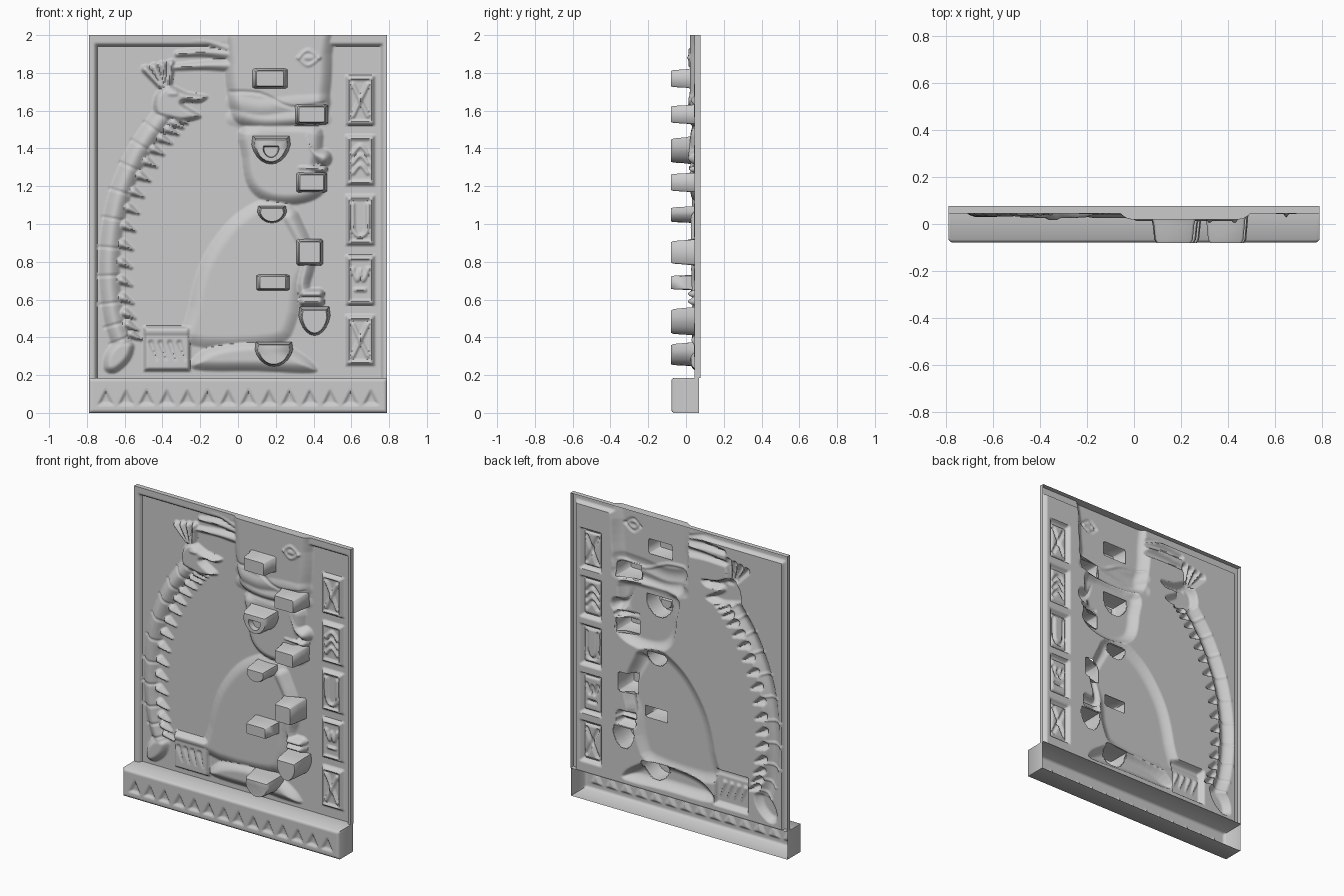
import bpy, bmesh, math
from mathutils import Vector
from mathutils.geometry import interpolate_bezier

if "Cube" in bpy.data.objects:
    bpy.data.objects.remove(bpy.data.objects["Cube"])

stone = bpy.data.materials.new("pale_stone")
stone.use_nodes = True
GREY = (0.6, 0.6, 0.6, 1)
stone.diffuse_color = GREY
stone.node_tree.nodes["Principled BSDF"].inputs["Base Color"].default_value = GREY


def finish(name, bm):
    mesh = bpy.data.meshes.new(name)
    bm.to_mesh(mesh)
    bm.free()
    obj = bpy.data.objects.new(name, mesh)
    bpy.context.collection.objects.link(obj)
    mesh.materials.append(stone)
    bpy.ops.object.select_all(action="DESELECT")
    obj.select_set(True)
    bpy.context.view_layer.objects.active = obj
    bpy.ops.object.shade_smooth_by_angle(angle=math.radians(60))
    return obj


def smooth(points, closed=False, steps=5):
    """Rounded path through a few points."""
    p = [Vector(q) for q in points]
    n, out = len(p), []
    at = (lambda i: p[i % n]) if closed else (lambda i: p[max(0, min(n - 1, i))])
    for i in range(n if closed else n - 1):
        a, b, c, d = at(i - 1), at(i), at(i + 1), at(i + 2)
        out += interpolate_bezier(b, b + (c - a) / 6, c - (d - b) / 6, c, steps)[:-1]
    return out if closed else out + [p[-1]]


def inside(x, z, poly):
    hit = False
    for a, b in zip(poly, poly[1:] + poly[:1]):
        if (a.y > z) != (b.y > z) and x < a.x + (z - a.y) * (b.x - a.x) / (b.y - a.y):
            hit = not hit
    return hit


def distance(x, z, a, b):
    dx, dz = b.x - a.x, b.y - a.y
    t = ((x - a.x) * dx + (z - a.y) * dz) / (dx * dx + dz * dz + 1e-12)
    t = max(0, min(1, t))
    return math.hypot(x - a.x - t * dx, z - a.y - t * dz), t


class Relief:
    """Thin embossed sheet, facing the front, with edges folded back."""

    def __init__(self, left, right, bottom, top, y, cell):
        self.x0, self.z0, self.y = left, bottom, y
        self.nx, self.nz = round((right - left) / cell), round((top - bottom) / cell)
        self.dx, self.dz = (right - left) / self.nx, (top - bottom) / self.nz
        self.h = [[0.0] * (self.nz + 1) for _ in range(self.nx + 1)]

    def emboss(self, pts, margin, depth, height, bevel, add):
        xs, zs = [p.x for p in pts], [p.y for p in pts]
        i0 = max(0, int((min(xs) - margin - self.x0) / self.dx))
        i1 = min(self.nx, int((max(xs) + margin - self.x0) / self.dx) + 1)
        j0 = max(0, int((min(zs) - margin - self.z0) / self.dz))
        j1 = min(self.nz, int((max(zs) + margin - self.z0) / self.dz) + 1)
        for i in range(i0, i1 + 1):
            for j in range(j0, j1 + 1):
                d = depth(self.x0 + i * self.dx, self.z0 + j * self.dz)
                if d > 0:
                    v = height * math.sin(min(1, d / bevel) * math.pi / 2)
                    old = self.h[i][j]
                    self.h[i][j] = old + v if add else max(old, v)

    def shape(self, pts, height, bevel=0.04, add=False, rounded=True):
        poly = smooth(pts, True) if rounded else [Vector(p) for p in pts]
        edges = list(zip(poly, poly[1:] + poly[:1]))

        def depth(x, z):
            return min(distance(x, z, a, b)[0] for a, b in edges) if inside(x, z, poly) else 0
        self.emboss(poly, 0, depth, height, bevel, add)

    def box(self, l, r, b, t, height, bevel=0.02, add=False):
        self.shape([(l, b), (r, b), (r, t), (l, t)], height, bevel, add, False)

    def stroke(self, pts, radius, height, end=None, add=True):
        path = smooth(pts) if len(pts) > 2 else [Vector(p) for p in pts]
        end, n = radius if end is None else end, len(path) - 1

        def depth(x, z):
            best = -1
            for k in range(n):
                d, t = distance(x, z, path[k], path[k + 1])
                best = max(best, radius + (end - radius) * (k + t) / n - d)
            return best
        self.emboss(path, max(radius, end), depth, height, max(radius, end), add)

    def height(self, x, z):
        i, j = round((x - self.x0) / self.dx), round((z - self.z0) / self.dz)
        return self.y - self.h[i][j]

    def build(self, name, back, holes=()):
        bm = bmesh.new()
        v = [[bm.verts.new((self.x0 + i * self.dx, self.y - h, self.z0 + j * self.dz))
              for j, h in enumerate(col)] for i, col in enumerate(self.h)]
        for i in range(self.nx):
            for j in range(self.nz):
                bm.faces.new((v[i][j], v[i + 1][j], v[i + 1][j + 1], v[i][j + 1]))
        rim = [e for e in bm.edges if e.is_boundary]
        for g in bmesh.ops.extrude_edge_only(bm, edges=rim)["geom"]:
            if isinstance(g, bmesh.types.BMVert):
                g.co.y = back
        gone = []
        for f in bm.faces:
            c = f.calc_center_median()
            if any(abs(c.x - h[0].x) < h[1] and abs(c.z - h[0].y) < h[1]
                   and inside(c.x, c.z, h[2]) for h in holes):
                gone.append(f)
        bmesh.ops.delete(bm, geom=gone, context="FACES")
        return finish(name, bm)


panel = Relief(-0.79, 0.79, 0.185, 2.0, 0.07, 0.0075)

# Raised border
for l, r, b, t in ((-0.83, -0.745, 0.1, 2.1), (0.755, 0.83, 0.1, 2.1), (-0.83, 0.83, 1.94, 2.1)):
    panel.box(l, r, b, t, 0.025)

# Seated body, neck, folded leg, arm and hand
panel.shape([(-0.27, 0.36), (-0.26, 0.56), (-0.2, 0.79), (-0.09, 0.97), (0.03, 1.08), (0.17, 1.14),
             (0.29, 1.1), (0.36, 0.95), (0.39, 0.8), (0.34, 0.66), (0.31, 0.48), (0.2, 0.36)], 0.03, 0.07)
panel.shape([(-0.24, 0.23), (-0.19, 0.33), (-0.02, 0.38), (0.2, 0.38), (0.33, 0.32), (0.41, 0.25),
             (0.39, 0.21), (0.1, 0.22)], 0.045, 0.06)
panel.stroke([(0.27, 1.03), (0.36, 0.83), (0.34, 0.68), (0.37, 0.6)], 0.06, 0.045, 0.035, add=False)
for z in (0.63, 0.59):
    panel.stroke([(0.35, z), (0.43, z)], 0.03, 0.06, add=False)

# Head with nose, lips and cheek
panel.shape([(0.03, 1.52), (0.02, 1.35), (0.05, 1.2), (0.14, 1.12), (0.28, 1.1), (0.41, 1.13), (0.47, 1.2),
             (0.43, 1.3), (0.45, 1.4), (0.41, 1.53)], 0.045, 0.06)
panel.stroke([(0.36, 1.47), (0.4, 1.38), (0.45, 1.35)], 0.03, 0.06, 0.05, add=False)
panel.stroke([(0.33, 1.3), (0.45, 1.29)], 0.025, 0.055, add=False)

# Tall headdress with wrapped band and small eye
panel.shape([(-0.03, 2.1), (-0.07, 1.85), (-0.05, 1.65), (0, 1.53), (0.2, 1.49), (0.45, 1.53), (0.49, 1.7),
             (0.5, 1.9), (0.48, 2.1)], 0.05, 0.07)
for z in (1.56, 1.65):
    panel.stroke([(-0.03, z), (0.12, z - 0.03), (0.28, z - 0.01), (0.46, z)], 0.04, 0.008)
panel.stroke([(-0.04, 1.7), (0.12, 1.69), (0.28, 1.62), (0.46, 1.64)], 0.012, -0.008)
for side in (-1, 1):
    panel.stroke([(0.32, 1.88), (0.37, 1.88 + side * 0.04), (0.43, 1.88)], 0.012, 0.008)
panel.stroke([(0.36, 1.88), (0.39, 1.88)], 0.018, 0.008)

# Plumes reaching from the headdress
for x, z, rise in ((-0.31, 1.96, -0.03), (-0.32, 1.9, 0.0), (-0.34, 1.83, 0.01)):
    panel.stroke([(x, z), (-0.18, z + 0.01), (-0.05, z + rise)], 0.02, 0.03, 0.035, add=False)

# Serpent body with cross grooves and a fringe of scales
spine = [(-0.61, 0.36), (-0.66, 0.52), (-0.68, 0.8), (-0.64, 1.1), (-0.54, 1.36), (-0.42, 1.54), (-0.35, 1.62)]
panel.stroke(spine, 0.055, 0.038, 0.06, add=False)
path = smooth(spine)
for k in range(1, len(path) - 1):
    along = (path[k + 1] - path[k - 1]).normalized()
    across = Vector((along.y, -along.x))
    if k % 2:
        panel.stroke([path[k] - across * 0.06, path[k] + across * 0.05], 0.01, -0.007)
fringe = smooth(spine, steps=4)
for k in range(1, len(fringe) - 1):
    along = (fringe[k + 1] - fringe[k - 1]).normalized()
    root = fringe[k] + Vector((along.y, -along.x)) * 0.06
    panel.stroke([root, root + Vector((0.055, -0.03))], 0.03, 0.035, 0.01, add=False)

# Serpent tail, open-jawed head, eye and crest
panel.shape([(-0.71, 0.23), (-0.7, 0.32), (-0.63, 0.39), (-0.55, 0.37), (-0.57, 0.28), (-0.65, 0.21)], 0.04)
panel.shape([(-0.44, 1.58), (-0.44, 1.68), (-0.37, 1.74), (-0.27, 1.7), (-0.16, 1.68), (-0.2, 1.64),
             (-0.29, 1.64), (-0.19, 1.57), (-0.28, 1.54), (-0.36, 1.55)], 0.045, 0.03)
panel.stroke([(-0.36, 1.69), (-0.33, 1.69)], 0.015, 0.008)
for k in range(4):
    panel.stroke([(-0.41 + k * 0.015, 1.73), (-0.49 + k * 0.045, 1.82 + k * 0.01)], 0.018, 0.035, 0.024, add=False)

# Small footstool block with hanging marks
panel.box(-0.5, -0.25, 0.22, 0.46, 0.035)
panel.box(-0.5, -0.25, 0.41, 0.46, 0.008, add=True)
for k in range(4):
    x = -0.46 + k * 0.05
    panel.stroke([(x, 0.37), (x + 0.03, 0.28)], 0.018, -0.012, 0.006)

# Column of five framed tablets, each with its sign
CROSS = [[(-1, -1), (1, 1)], [(-1, 1), (1, -1)]]
ARCS = [[(-1, s - 0.5), (0, s), (1, s - 0.5)] for s in (-0.3, 0.3, 0.9)]
CUP = [[(-1, 1), (-0.9, -0.6), (0, -1), (0.9, -0.6), (1, 1)]]
PEAKS = [[(-1, 0.7), (-0.4, 0), (0, 0.6), (0.4, 0), (1, 0.7)], [(-0.6, -0.6), (0.6, -0.6)]]
for k, sign in enumerate((CROSS, PEAKS, CUP, ARCS, CROSS)):
    z = 0.385 + k * 0.3175
    panel.box(0.57, 0.725, z - 0.135, z + 0.135, 0.026, 0.02)
    panel.box(0.59, 0.705, z - 0.112, z + 0.112, -0.012, 0.012, True)
    for line in sign:
        panel.stroke([(0.6475 + u * 0.04, z + w * 0.085) for u, w in line], 0.014, 0.014)


def knob_outline(x, z, w, h, half_round):
    if half_round:
        arc = [Vector((x - w * math.cos(a), z + h - 2 * h * math.sin(a)))
               for a in (math.pi * k / 12 for k in range(13))]
        return [arc[0] + Vector((0.008, 0.008))] + arc[1:-1] + [arc[-1] + Vector((-0.008, 0.008))]
    c = 0.12
    return [Vector((x + u * w, z + v * h)) for u, v in
            ((-1, 1 - c), (-1, c - 1), (c - 1, -1), (1 - c, -1), (1, c - 1), (1, 1 - c), (1 - c, 1), (c - 1, 1))]


def knob(name, outline, pierced):
    """Tapered hollow stud growing out of the sheet."""
    centre = sum(outline, Vector((0, 0))) / len(outline)
    rings = [(1.16, None), (1.08, 0.0), (1, -0.065), (0.9, -0.08)]
    if pierced:
        rings += [(0.48, -0.08), (0.42, -0.045)]
    bm, loops = bmesh.new(), []
    for scale, y in rings:
        ring = [centre + (p - centre) * scale for p in outline]
        loops.append([bm.verts.new((p.x, panel.height(p.x, p.y) if y is None else y, p.y)) for p in ring])
    for a, b in zip(loops, loops[1:]):
        for i in range(len(a)):
            j = (i + 1) % len(a)
            bm.faces.new((a[i], a[j], b[j], b[i]))
    bm.faces.new(loops[-1])
    finish(name, bm)
    return centre, 0.15, [centre + (p - centre) * 1.06 for p in outline]


# Projecting studs: centre, half size, half-round outline
studs = {"headdress_stud": (0.17, 1.77, 0.08, 0.045, False), "brow_stud": (0.39, 1.58, 0.075, 0.045, False),
         "eye_stud": (0.175, 1.385, 0.092, 0.06, True), "mouth_stud": (0.39, 1.22, 0.07, 0.045, False),
         "collar_stud": (0.18, 1.045, 0.07, 0.035, True), "chest_stud": (0.38, 0.85, 0.06, 0.06, False),
         "belt_stud": (0.185, 0.69, 0.075, 0.036, False), "hand_stud": (0.405, 0.48, 0.075, 0.062, True),
         "knee_stud": (0.19, 0.305, 0.09, 0.052, True)}
holes = [knob(name, knob_outline(*spec), name == "eye_stud") for name, spec in studs.items()]
panel.build("carved_panel", 0.077, holes)

# Plinth, open at the back, with a row of triangles
plinth = Relief(-0.79, 0.79, 0, 0.185, -0.066, 0.0075)
plinth.box(-0.79, 0.79, 0, 0.185, 0.012, 0.015)
for k in range(14):
    x = -0.7 + k * 0.108
    plinth.shape([(x - 0.045, 0.04), (x + 0.045, 0.04), (x, 0.13)], -0.014, 0.018, True, False)
plinth.build("plinth", 0.07)
